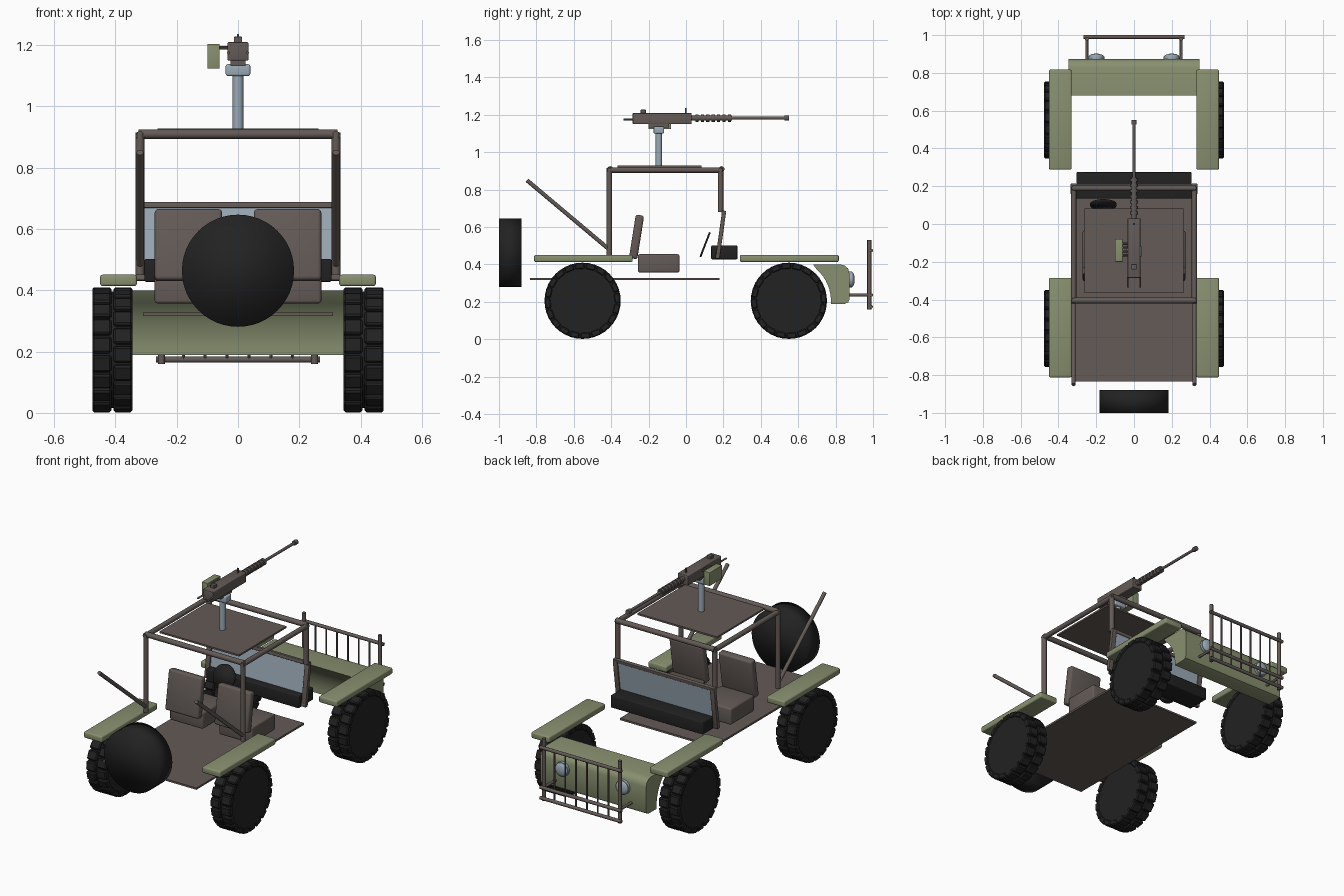
import bpy, bmesh, math
from mathutils import Vector, Matrix

if "Cube" in bpy.data.objects:
    bpy.data.objects.remove(bpy.data.objects["Cube"])


def material(name, rgb):
    m = bpy.data.materials.new(name)
    m.diffuse_color = (*rgb, 1)
    m.use_nodes = True
    m.node_tree.nodes["Principled BSDF"].inputs["Base Color"].default_value = m.diffuse_color
    return m


GREEN = material("olive green", (0.245, 0.28, 0.16))
BROWN = material("brown grey", (0.125, 0.103, 0.094))
BLACK = material("rubber black", (0.016, 0.016, 0.016))
BLUE = material("pale blue grey", (0.33, 0.41, 0.47))


def finish(name, bm, mat, angle=40):
    bmesh.ops.recalc_face_normals(bm, faces=bm.faces)
    me = bpy.data.meshes.new(name)
    bm.to_mesh(me)
    bm.free()
    me.materials.append(mat)
    ob = bpy.data.objects.new(name, me)
    bpy.context.collection.objects.link(ob)
    if angle:
        bpy.ops.object.select_all(action='DESELECT')
        ob.select_set(True)
        bpy.context.view_layer.objects.active = ob
        bpy.ops.object.shade_smooth_by_angle(angle=math.radians(angle))
    return ob


def box(name, lo, hi, mat, bevel=0.0, tilt=0.0):
    """Box between two corners, tilted about x around its centre."""
    lo, hi = Vector(lo), Vector(hi)
    bm = bmesh.new()
    bmesh.ops.create_cube(bm, size=1)
    bmesh.ops.scale(bm, vec=hi - lo, verts=bm.verts)
    if bevel:
        bmesh.ops.bevel(bm, geom=bm.edges[:], offset=bevel, segments=3,
                        profile=0.5, affect='EDGES')
    bmesh.ops.transform(bm, matrix=Matrix.Translation((lo + hi) / 2)
                        @ Matrix.Rotation(tilt, 4, 'X'), verts=bm.verts)
    return finish(name, bm, mat, 40 if bevel else 0)


def rod(name, a, b, r, mat, sides=16, angle=40):
    """Cylinder running from point a to point b."""
    a, b = Vector(a), Vector(b)
    d = b - a
    bm = bmesh.new()
    bmesh.ops.create_cone(bm, cap_ends=True, segments=sides, radius1=r, radius2=r, depth=d.length)
    bmesh.ops.transform(bm, matrix=Matrix.Translation((a + b) / 2)
                        @ d.to_track_quat('Z', 'Y').to_matrix().to_4x4(), verts=bm.verts)
    return finish(name, bm, mat, angle)


# Wheels: tyre core with two staggered rows of tread blocks
def wheel(name, cx, cy):
    bm = bmesh.new()
    bmesh.ops.create_cone(bm, cap_ends=True, segments=40, radius1=0.19,
                          radius2=0.19, depth=0.122,
                          matrix=Matrix.Rotation(math.pi / 2, 4, 'Y'))
    n = 20
    for side in (-1, 1):
        for i in range(n):
            a = 2 * math.pi * (i + (0.25 if side > 0 else -0.25)) / n
            m = (Matrix.Rotation(a, 4, 'X')
                 @ Matrix.Translation((side * 0.0345, 0, 0.186))
                 @ Matrix.Diagonal((0.062, 0.053, 0.034, 1)))
            vs = bmesh.ops.create_cube(bm, size=1, matrix=m)['verts']
            bmesh.ops.bevel(bm, geom=list({e for v in vs for e in v.link_edges}),
                            offset=0.006, segments=1, affect='EDGES')
    bmesh.ops.translate(bm, vec=(cx, cy, 0.206), verts=bm.verts)
    finish(name, bm, BLACK, 25)


for s, side in ((-1, "left"), (1, "right")):
    wheel(f"front_wheel_{side}", s * 0.41, 0.55)
    wheel(f"rear_wheel_{side}", s * 0.41, -0.553)
    # Fenders
    for end, y0, y1 in (("front", 0.288, 0.817), ("rear", -0.812, -0.285)):
        x0, x1 = sorted((s * 0.33, s * 0.45))
        box(f"{end}_fender_{side}", (x0, y0, 0.414), (x1, y1, 0.451), GREEN, 0.008)
    # Seats
    x0, x1 = sorted((s * 0.052, s * 0.272))
    box(f"seat_cushion_{side}", (x0, -0.257, 0.357), (x1, -0.035, 0.455), BROWN, 0.01)
    box(f"seat_back_{side}", (x0, -0.287, 0.43), (x1, -0.242, 0.665), BROWN, 0.012, math.radians(-9))
    # Roll cage side tubes
    x = s * 0.32
    rod(f"cage_rear_post_{side}", (x, -0.41, 0.45), (x, -0.41, 0.915), 0.0145, BROWN)
    rod(f"cage_top_rail_{side}", (x, -0.42, 0.905), (x, 0.195, 0.905), 0.0145, BROWN)
    rod(f"cage_front_post_{side}", (x, 0.185, 0.68), (x, 0.185, 0.915), 0.0145, BROWN)
    rod(f"cage_rear_brace_{side}", (x, -0.41, 0.48), (x, -0.85, 0.85), 0.011, BROWN)
    # Windscreen side frame
    box(f"windscreen_side_{side}", (x - 0.015, 0.175, 0.432), (x + 0.015, 0.197, 0.682),
        BROWN, 0.003, math.radians(-8))
    # Headlights
    rod(f"headlight_rim_{side}", (s * 0.2, 0.86, 0.32), (s * 0.2, 0.888, 0.32), 0.043, BLUE, 24)
    bm = bmesh.new()
    bmesh.ops.create_uvsphere(bm, u_segments=24, v_segments=12, radius=0.04)
    bmesh.ops.scale(bm, vec=(1, 0.4, 1), verts=bm.verts)
    bmesh.ops.translate(bm, vec=(s * 0.2, 0.886, 0.32), verts=bm.verts)
    finish(f"headlight_lens_{side}", bm, BLUE)
    # Guard posts and mounting arms
    rod(f"guard_post_{side}", (s * 0.25, 0.98, 0.16), (s * 0.25, 0.98, 0.53), 0.011, BROWN, 12)
    rod(f"guard_arm_{side}", (s * 0.25, 0.86, 0.237), (s * 0.25, 0.985, 0.237), 0.008, BROWN, 12)
    # Gun grips
    rod(f"gun_grip_{side}", (s * 0.031, -0.335, 1.175), (s * 0.031, -0.28, 1.175), 0.005, BROWN, 10)

for y, end in ((-0.405, "rear"), (0.19, "front")):
    rod(f"cage_{end}_crossbar", (-0.325, y, 0.91), (0.325, y, 0.91), 0.0155, BROWN)

# Front body with wheel arch cut into its rear face
profile = [(0.68, 0.40), (0.825, 0.40), (0.85, 0.394), (0.867, 0.378),
           (0.873, 0.355), (0.873, 0.21), (0.867, 0.197), (0.85, 0.19)]
for i in range(9):
    a = math.radians(-4 + i * 60 / 9)
    profile.append((0.55 + 0.225 * math.cos(a), 0.205 + 0.225 * math.sin(a)))
bm = bmesh.new()
f = bm.faces.new([bm.verts.new((-0.348, y, z)) for y, z in profile])
ext = bmesh.ops.extrude_face_region(bm, geom=[f])['geom']
bmesh.ops.translate(bm, vec=(0.696, 0, 0), verts=[v for v in ext if isinstance(v, bmesh.types.BMVert)])
finish("front_body", bm, GREEN)

# Brush guard rails and bars
for i, z in enumerate((0.174, 0.237, 0.475)):
    rod(f"guard_rail_{i}", (-0.268, 0.99, z), (0.268, 0.99, z), 0.01, BROWN, 12)
for i in range(6):
    x = -0.25 + 0.5 * (i + 1) / 7
    rod(f"guard_bar_{i}", (x, 0.985, 0.174), (x, 0.985, 0.475), 0.005, BROWN, 8)

# Floor and roof plates
box("floor", (-0.31, -0.835, 0.316), (0.31, 0.18, 0.327), BROWN)
box("roof_plate", (-0.262, -0.365, 0.918), (0.262, 0.083, 0.928), BROWN)

# Windscreen glass and rails
box("windscreen_glass", (-0.31, 0.184, 0.44), (0.31, 0.19, 0.675), BLUE, 0, math.radians(-8))
box("windscreen_top", (-0.335, 0.19, 0.668), (0.335, 0.212, 0.688), BROWN, 0.003, math.radians(-8))
box("windscreen_bottom", (-0.335, 0.158, 0.432), (0.335, 0.18, 0.452), BROWN, 0.003, math.radians(-8))

# Dashboard, steering wheel, spare wheel
box("dashboard", (-0.305, 0.135, 0.428), (0.305, 0.275, 0.502), BLACK, 0.005)
d = Vector((0, 0.93, -0.36)) * 0.005
c = Vector((-0.162, 0.102, 0.506))
rod("steering_wheel", c - d, c + d, 0.07, BLACK, 32, 180)
rod("spare_wheel", (0, -1.0, 0.464), (0, -0.88, 0.464), 0.183, BLACK, 48, 180)

# Gun pedestal
rod("pedestal", (0, -0.145, 0.92), (0, -0.145, 1.12), 0.0175, BLUE, 20)
box("pedestal_head", (-0.04, -0.173, 1.1), (0.04, -0.117, 1.138), BLUE, 0.006)
box("gun_cradle", (-0.025, -0.2, 1.132), (0.025, -0.09, 1.155), BROWN)

# Gun body, ribbed jacket, barrel
box("gun_receiver", (-0.034, -0.285, 1.15), (0.034, 0.03, 1.21), BROWN, 0.004)
rod("gun_jacket", (0, 0.03, 1.183), (0, 0.245, 1.183), 0.014, BROWN)
for i in range(7):
    y = 0.05 + i * 0.029
    rod(f"jacket_ring_{i}", (0, y, 1.183), (0, y + 0.017, 1.183), 0.02, BROWN)
rod("gun_barrel", (0, 0.24, 1.183), (0, 0.54, 1.183), 0.008, BROWN)
rod("gun_muzzle", (0, 0.527, 1.183), (0, 0.551, 1.183), 0.014, BROWN)
box("rear_sight", (-0.013, -0.242, 1.205), (0.013, -0.215, 1.228), BROWN, 0.002)
box("front_sight", (-0.004, -0.006, 1.205), (0.004, 0.004, 1.236), BROWN)

# Ammunition box and belt rounds
box("ammunition_box", (-0.1, -0.2, 1.124), (-0.06, -0.08, 1.204), GREEN, 0.002)
for i in range(4):
    y = -0.165 + i * 0.02
    rod(f"belt_round_{i}", (-0.062, y, 1.192), (-0.032, y, 1.192), 0.006, BROWN, 8)
